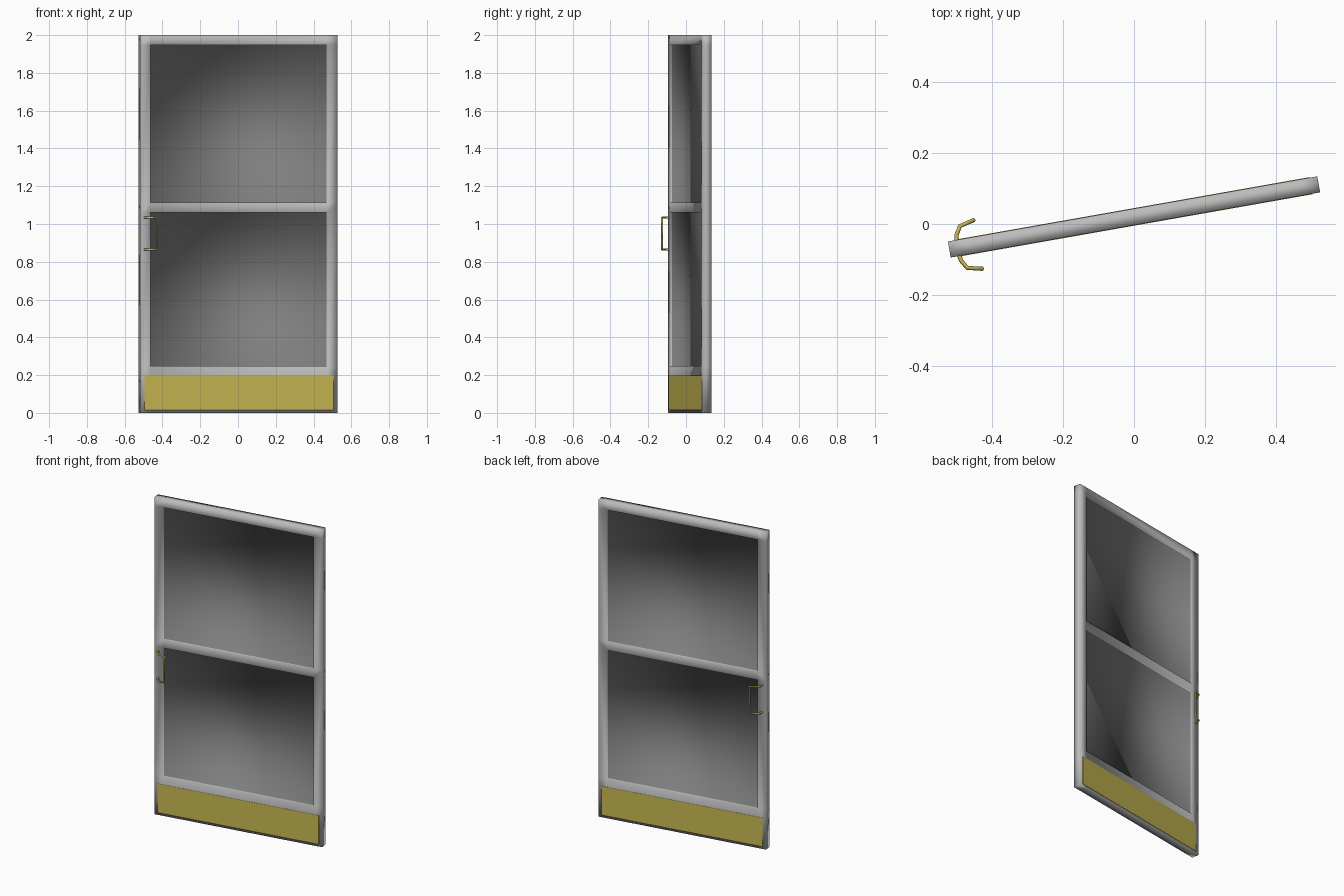
import bpy, bmesh, math
from mathutils import Matrix

if "Cube" in bpy.data.objects:
    bpy.data.objects.remove(bpy.data.objects["Cube"])

W, T, R = 0.53, 0.023, 0.011          # half width, half thickness, half glass thickness
XS = [-W, -0.474, 0.474, W]
ZS = [0, 0.249, 1.061, 1.114, 1.947, 2.0]
PLACE = Matrix.Translation((0, 0.02, 0)) @ Matrix.Rotation(math.radians(10), 4, 'Z')


def material(name, rgb):
    m = bpy.data.materials.new(name)
    m.diffuse_color = (*rgb, 1)
    m.use_nodes = True
    m.node_tree.nodes["Principled BSDF"].inputs["Base Color"].default_value = m.diffuse_color
    return m


METAL = material("light_grey_metal", (0.50, 0.50, 0.50))
GLASS = material("dark_grey_glass", (0.21, 0.21, 0.21))
BRASS = material("brass_yellow", (0.58, 0.48, 0.085))


def finish(bm, name, mats, smooth):
    bmesh.ops.recalc_face_normals(bm, faces=bm.faces)
    for f in bm.faces:
        f.smooth = smooth
    me = bpy.data.meshes.new(name)
    bm.to_mesh(me)
    bm.free()
    for m in mats:
        me.materials.append(m)
    ob = bpy.data.objects.new(name, me)
    ob.matrix_world = PLACE
    bpy.context.collection.objects.link(ob)
    return ob


# Door slab: frame with two recessed glass panes on both sides
bm = bmesh.new()
grids = []
for s in (-1, 1):
    g = {(i, k): bm.verts.new((x, s * T, z))
         for i, x in enumerate(XS) for k, z in enumerate(ZS)}
    grids.append(g)
    for i in range(3):
        for k in range(5):
            ring = [g[i, k], g[i + 1, k], g[i + 1, k + 1], g[i, k + 1]]
            if i == 1 and k in (1, 3):
                inner = [bm.verts.new((v.co.x, s * R, v.co.z)) for v in ring]
                for a in range(4):
                    b = (a + 1) % 4
                    bm.faces.new((ring[a], ring[b], inner[b], inner[a]))
                bm.faces.new(inner).material_index = 1
            else:
                bm.faces.new(ring)
# outer edges joining front and back
loop = ([(i, 0) for i in range(3)] + [(3, k) for k in range(5)]
        + [(i, 5) for i in range(3, 0, -1)] + [(0, k) for k in range(5, 0, -1)])
f, b = grids
for n, p in enumerate(loop):
    q = loop[(n + 1) % len(loop)]
    bm.faces.new((f[p], f[q], b[q], b[p]))
finish(bm, "door_frame", [METAL, GLASS], True)

for s, side in ((-1, "front"), (1, "back")):
    # Kick plate
    bm = bmesh.new()
    bmesh.ops.create_cube(bm, size=1, matrix=Matrix.Translation((0, s * T, 0.106))
                          @ Matrix.Diagonal((1.016, 0.003, 0.182, 1)))
    finish(bm, side + "_kick_plate", [BRASS], False)

    # Pull handle: two bent arms and an upright grip
    arm = [(-0.505, 0.020), (-0.503, 0.036), (-0.489, 0.060), (-0.447, 0.070)]
    pts = [(x, s * y, 1.034) for x, y in arm] + [(x, s * y, 0.865) for x, y in reversed(arm)]
    cu = bpy.data.curves.new(side + "_handle", 'CURVE')
    cu.dimensions = '3D'
    cu.bevel_depth = 0.006
    cu.bevel_resolution = 1
    cu.use_fill_caps = True
    sp = cu.splines.new('POLY')
    sp.points.add(len(pts) - 1)
    for p, co in zip(sp.points, pts):
        p.co = (*co, 1)
    cu.materials.append(BRASS)
    ob = bpy.data.objects.new(side + "_handle", cu)
    ob.matrix_world = PLACE
    bpy.context.collection.objects.link(ob)
    bpy.ops.object.select_all(action='DESELECT')
    ob.select_set(True)
    bpy.context.view_layer.objects.active = ob
    bpy.ops.object.convert(target='MESH')
